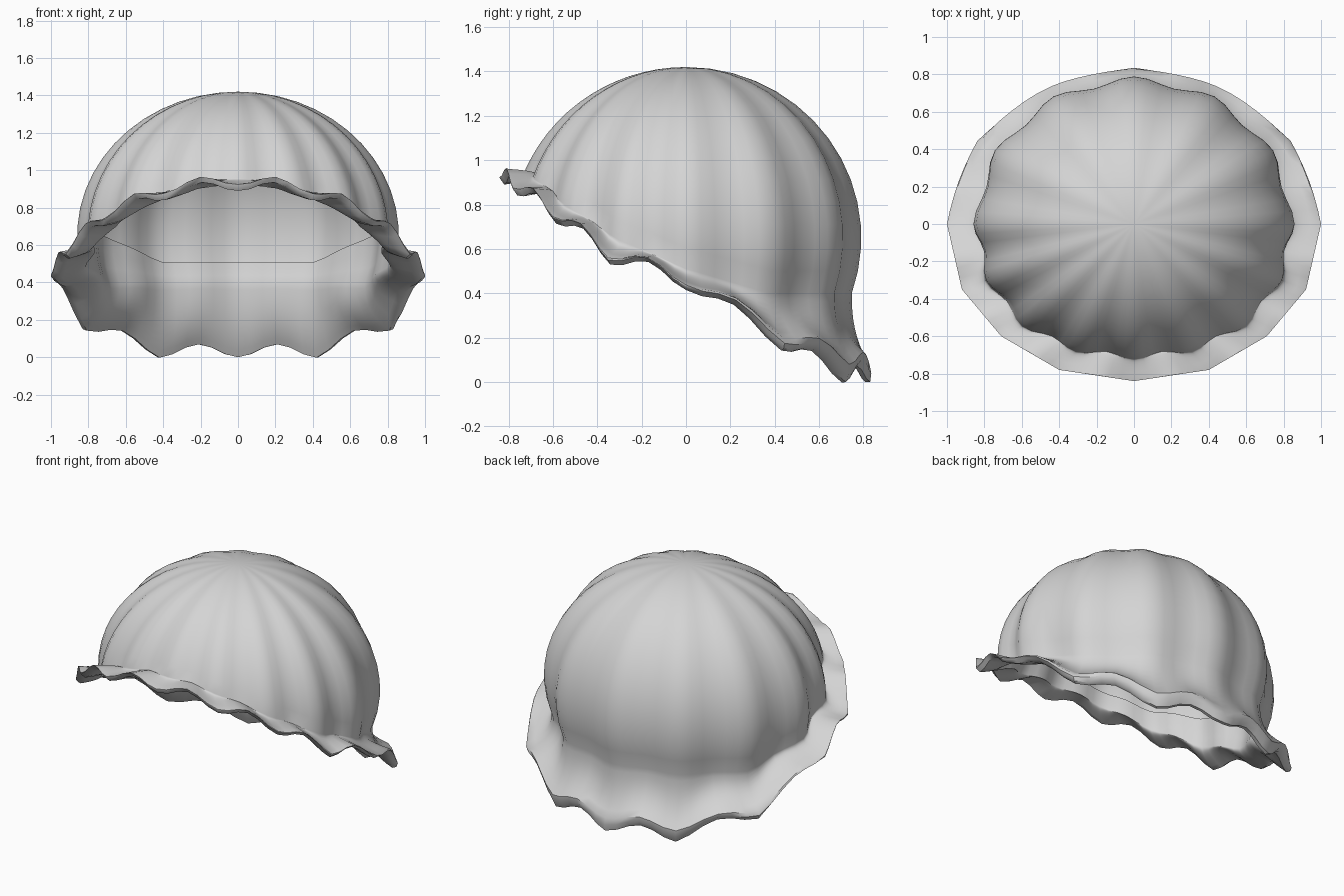
import bpy, bmesh
from math import sin, cos, acos, hypot, pi, radians

cube = bpy.data.objects.get("Cube")
if cube:
    bpy.data.objects.remove(cube)

# One station per lobe, from the back (0) to the front (180):
# angle, rim x, rim y, rim z, height where the skirt starts, height of the inner hem
STATIONS = [
    (0, 0.0, 0.83, 0.0, 0.4, 0.51),
    (30, 0.43, 0.72, 0.0, 0.4, 0.51),
    (60, 0.83, 0.44, 0.15, 0.4, 0.65),
    (90, 1.0, 0.0, 0.43, 0.51, 0.72),
    (112.5, 0.92, -0.35, 0.55, 0.64, 0.8),
    (135, 0.71, -0.6, 0.74, 0.8, 0.88),
    (157.5, 0.4, -0.78, 0.87, 0.92, 0.97),
    (180, 0.0, -0.84, 0.92, 0.96, 1.01),
]
RX, RY, RZ, CENTRE_Z = 0.86, 0.79, 0.77, 0.65
RIM_RY = 0.84
DOME_ROWS, SKIRT_ROWS, HEM_ROWS, STEPS = 14, 10, 3, 6


def lerp(a, b, t):
    return a + (b - a) * t


def blend(p, q, flare, t):
    """Move sideways by flare and in height by t."""
    return lerp(p[0], q[0], flare), lerp(p[1], q[1], flare), lerp(p[2], q[2], t)


def half_columns():
    """Columns from back to front: angle, rim point, two heights, groove amount."""
    cols = []
    for a, b in zip(STATIONS, STATIONS[1:]):
        for i in range(STEPS):
            t = i / STEPS
            ang, x, y, z, join, hem = [lerp(p, q, t) for p, q in zip(a, b)]
            groove = (1 - cos(2 * pi * t)) / 2
            cols.append((radians(ang), (x, y, z + 0.07 * groove), join, hem, groove))
    ang, x, y, z, join, hem = STATIONS[-1]
    cols.append((radians(ang), (x, y, z), join, hem, 0.0))
    return cols


def dome_point(ang, z, groove, scale=1):
    """Point of the fluted ellipsoid at height z."""
    r = scale * sin(acos((z - CENTRE_Z) / RZ)) * (1 - 0.05 * groove)
    return RX * r * sin(ang), RY * r * cos(ang), z


def column_points(ang, rim, join, hem, groove):
    """Outer wall down to the rim, then the inside of the skirt up to its hem."""
    end = acos((join - CENTRE_Z) / RZ)
    pts = [dome_point(ang, CENTRE_Z + RZ * cos(end * i / DOME_ROWS), groove)
           for i in range(1, DOME_ROWS + 1)]
    neck = pts[-1]
    # The back of the lip bulges out to a full ellipse, then tucks in to the rim
    bulge = 1 / hypot(rim[0], rim[1] / RIM_RY) if rim[1] > 0 else 1
    lip = (rim[0] * bulge, rim[1] * bulge, rim[2])
    for i in range(1, SKIRT_ROWS + 1):
        s = i / SKIRT_ROWS
        x, y, z = blend(neck, lip, min(1, s / 0.85) ** 2.5, s)
        pts.append(blend((x, y, z), rim, max(0, (s - 0.8) / 0.2), 0))
    # Inside of the skirt sits lower towards the front, where the brim lies flat
    drop = 0.03 * (1 - cos(ang)) / 2
    inner_rim = (rim[0] * 0.975, rim[1] * 0.975, rim[2] - drop)
    inner_neck = dome_point(ang, join - drop, groove, 0.965)
    for i in range(SKIRT_ROWS, -1, -1):
        s = i / SKIRT_ROWS
        pts.append(blend(inner_neck, inner_rim, s ** 2.5, s))
    for i in range(1, HEM_ROWS + 1):
        z = lerp(join - drop, hem, i / HEM_ROWS)
        pts.append(dome_point(ang, z, groove, 0.965))
    return pts


# Mirror the half into a full ring of columns
half = [column_points(*c) for c in half_columns()]
mirrored = [[(-x, y, z) for x, y, z in col] for col in half[-2:0:-1]]
columns = half + mirrored

# Fluted dome with a flared wavy skirt, folded under to an inner hem
bm = bmesh.new()
top = bm.verts.new((0, 0, CENTRE_Z + RZ))
grid = [[bm.verts.new(p) for p in col] for col in columns]
for a, b in zip(grid, grid[1:] + grid[:1]):
    bm.faces.new((top, b[0], a[0]))
    for i in range(len(a) - 1):
        bm.faces.new((a[i], b[i], b[i + 1], a[i + 1]))
bm.normal_update()
if top.normal.z < 0:
    bmesh.ops.reverse_faces(bm, faces=bm.faces)
mesh = bpy.data.meshes.new("fluted_cap")
bm.to_mesh(mesh)
bm.free()
cap = bpy.data.objects.new("fluted_cap", mesh)
bpy.context.collection.objects.link(cap)

# Plain grey
grey = bpy.data.materials.new("light_grey")
grey.use_nodes = True
colour = (0.66, 0.66, 0.66, 1)
grey.diffuse_color = colour
grey.node_tree.nodes["Principled BSDF"].inputs["Base Color"].default_value = colour
mesh.materials.append(grey)

bpy.ops.object.select_all(action='DESELECT')
cap.select_set(True)
bpy.context.view_layer.objects.active = cap
bpy.ops.object.shade_smooth_by_angle(angle=radians(40))
